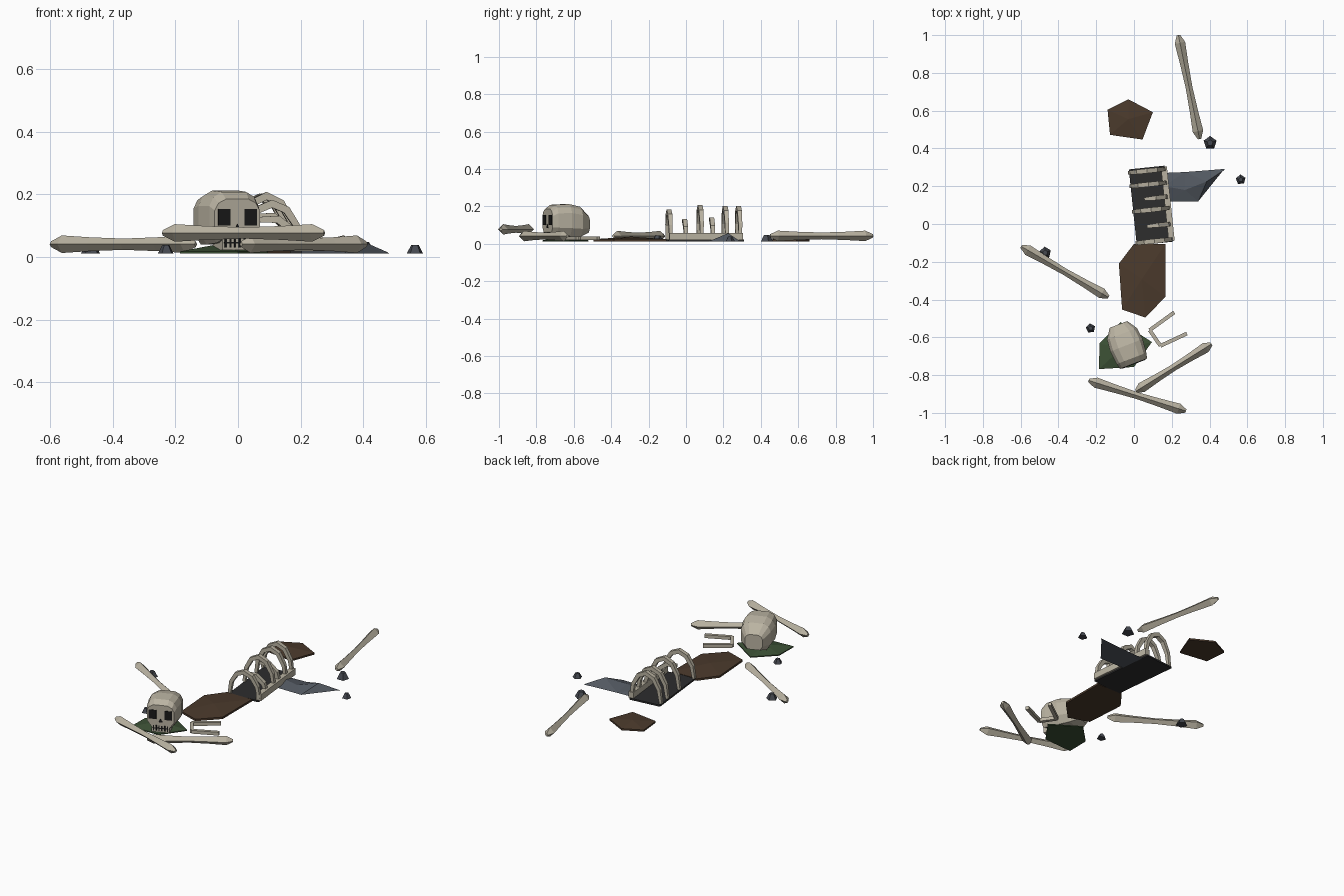
import bpy, bmesh, math
from mathutils import Vector, Matrix

cube = bpy.data.objects.get("Cube")
if cube:
    bpy.data.objects.remove(cube, do_unlink=True)


def material(name, rgb):
    m = bpy.data.materials.new(name)
    m.use_nodes = True
    m.diffuse_color = (*rgb, 1)
    m.node_tree.nodes["Principled BSDF"].inputs["Base Color"].default_value = (*rgb, 1)
    return m


BONE = material("old bone", (0.49, 0.45, 0.36))
LEATHER = material("brown leather", (0.07, 0.042, 0.025))
CHARCOAL = material("charcoal cloth", (0.026, 0.026, 0.027))
GREY = material("blue grey cloth", (0.085, 0.098, 0.118))
GREEN = material("green cloth", (0.045, 0.082, 0.036))
STONE = material("dark stone", (0.06, 0.066, 0.08))
BLACK = material("socket black", (0.01, 0.01, 0.01))

FLOOR = 0.012
Z = Vector((0, 0, 1))


def finish(name, bm, mat, matrix=None):
    bmesh.ops.recalc_face_normals(bm, faces=bm.faces)
    mesh = bpy.data.meshes.new(name)
    bm.to_mesh(mesh)
    bm.free()
    mesh.materials.append(mat)
    ob = bpy.data.objects.new(name, mesh)
    bpy.context.collection.objects.link(ob)
    if matrix:
        ob.matrix_world = matrix
    return ob


def loft(name, rings, mat, matrix=None):
    """Skin a row of equal point rings and cap both ends."""
    bm = bmesh.new()
    rows = [[bm.verts.new(p) for p in ring] for ring in rings]
    n = len(rows[0])
    for a, b in zip(rows, rows[1:]):
        for i in range(n):
            j = (i + 1) % n
            bm.faces.new((a[i], a[j], b[j], b[i]))
    bm.faces.new(rows[0])
    bm.faces.new(rows[-1])
    return finish(name, bm, mat, matrix)


def tube(name, path, radii, ref, mat, matrix=None, sides=4, turn=0.0):
    path = [Vector(p) for p in path]
    rings = []
    for i, p in enumerate(path):
        t = (path[min(i + 1, len(path) - 1)] - path[max(i - 1, 0)]).normalized()
        v = t.cross(ref).normalized()
        angles = [turn + math.tau * k / sides for k in range(sides)]
        rings.append([p + radii[i] * (ref * math.cos(a) + v * math.sin(a)) for a in angles])
    loft(name, rings, mat, matrix)


def box(name, lo, hi, mat, matrix):
    corners = [(lo[0], lo[1]), (hi[0], lo[1]), (hi[0], hi[1]), (lo[0], hi[1])]
    loft(name, [[(x, y, z) for x, y in corners] for z in (lo[2], hi[2])], mat, matrix)


def sheet(name, outline, peak, rim, mat):
    """Low tented scrap with a thin rim."""
    bm = bmesh.new()
    low = [bm.verts.new((x, y, FLOOR)) for x, y in outline]
    top = [bm.verts.new((x, y, FLOOR + rim)) for x, y in outline]
    n = len(outline)
    mid = bm.verts.new((sum(p[0] for p in outline) / n, sum(p[1] for p in outline) / n, peak))
    bm.faces.new(low)
    for i in range(n):
        j = (i + 1) % n
        bm.faces.new((low[i], low[j], top[j], top[i]))
        bm.faces.new((top[i], top[j], mid))
    finish(name, bm, mat)


# Loose limb bones: knobbed ends and a narrow shaft
def limb(name, a, b, z):
    a, b = Vector((*a, z)), Vector((*b, z))
    steps = (0, 0.075, 0.27, 0.5, 0.73, 0.925, 1)
    radii = (0.009, 0.028, 0.022, 0.018, 0.022, 0.028, 0.009)
    tube(name, [a.lerp(b, s) for s in steps], radii, Z, BONE)


limb("back_limb_bone", (0.235, 1.0), (0.347, 0.45), 0.042)
limb("right_limb_bone", (-0.597, -0.118), (-0.135, -0.388), 0.041)
limb("front_lower_bone", (0.01, -0.885), (0.41, -0.635), 0.041)
limb("front_upper_bone", (-0.24, -0.828), (0.275, -0.99), 0.077)

# Torso: cloth slab, spine on its left edge and arched ribs
torso = Matrix.Translation((0.088, 0.1, 0)) @ Matrix.Rotation(math.radians(6), 4, "Z")
box("torso_cloth", (-0.095, -0.205, FLOOR), (0.095, 0.2, 0.022), CHARCOAL, torso)
box("spine", (0.075, -0.2, 0.02), (0.107, 0.195, 0.058), BONE, torso)


def rib(name, y, height, start, end):
    path, radii = [], []
    count = 7 if end > 3 else 4
    for i in range(count):
        a = start + (end - start) * i / (count - 1)
        path.append((0.093 * math.cos(a), y, 0.025 + height * math.sin(a)))
        radii.append(0.012 + 0.006 * math.sin(math.pi * i / (count - 1)))
    tube(name, path, radii, Vector((0, 1, 0)), BONE, torso, turn=math.pi / 4)


for i, (y, h) in enumerate([(-0.192, 0.145), (-0.025, 0.17), (0.11, 0.165), (0.182, 0.165)]):
    rib(f"rib_{i + 1}", y, h, 0, math.pi)
for i, (y, h) in enumerate([(-0.11, 0.1), (0.035, 0.11)]):
    rib(f"broken_rib_{i + 1}", y, h, 0, 1.9)

# Scraps of hide and cloth
sheet("hip_hide", [(0.0, -0.105), (0.167, -0.105), (0.167, -0.385), (0.06, -0.495),
                   (-0.063, -0.453), (-0.08, -0.21)], 0.038, 0.012, LEATHER)
sheet("back_hide", [(-0.03, 0.66), (0.1, 0.592), (0.045, 0.447), (-0.127, 0.472),
                    (-0.14, 0.605)], 0.035, 0.01, LEATHER)
sheet("head_cloth", [(-0.185, -0.768), (0.0, -0.757), (0.095, -0.625), (-0.07, -0.52),
                     (-0.183, -0.632)], 0.04, 0.006, GREEN)

# Crumpled cloth: a folded ridge running out to a point
folds = [((0.15, 0.27), (0.16, 0.2, 0.035), (0.18, 0.12)),
         ((0.27, 0.275), (0.27, 0.18, 0.03), (0.25, 0.12)),
         ((0.4, 0.285), (0.385, 0.225, 0.056), (0.34, 0.12)),
         ((0.482, 0.292), (0.476, 0.285, 0.016), (0.465, 0.275))]
cloth = loft("crumpled_cloth", [[(*b, FLOOR), r, (*f, FLOOR)] for b, r, f in folds], GREY)
bm = bmesh.new()
bm.from_mesh(cloth.data)
bmesh.ops.triangulate(bm, faces=bm.faces)
bm.to_mesh(cloth.data)
bm.free()

# Skull: faceted cranium, jaw block and dark face plates
skull = Matrix.Translation((-0.04, -0.642, 0)) @ Matrix.Rotation(math.radians(21), 4, "Z")


def skull_ring(y, w, low, high):
    h = high - low
    half = [(0.5 * w, high), (0.83 * w, high - 0.1 * h), (w, high - 0.28 * h),
            (w, low + 0.25 * h), (0.7 * w, low)]
    return [(x, y, z) for x, z in half] + [(-x, y, z) for x, z in reversed(half)]


loft("cranium", [skull_ring(*s) for s in [
    (-0.105, 0.077, 0.055, 0.185), (-0.075, 0.084, 0.045, 0.208), (0.0, 0.092, 0.04, 0.212),
    (0.065, 0.085, 0.04, 0.198), (0.118, 0.05, 0.06, 0.15)]], BONE, skull)
box("upper_jaw", (-0.05, -0.105, 0.022), (0.05, -0.02, 0.075), BONE, skull)

FACE = -0.105
for side, s in (("left", 1), ("right", -1)):
    box(f"{side}_eye_socket", (s * 0.045 - 0.021, FACE - 0.003, 0.1),
        (s * 0.045 + 0.021, FACE + 0.003, 0.154), BLACK, skull)
loft("nose_hole", [[(-0.012, y, 0.083), (0.012, y, 0.083), (0, y, 0.106)]
                   for y in (FACE - 0.003, FACE + 0.003)], BLACK, skull)
for i in range(6):
    x = (i - 2.5) * 0.016
    box(f"tooth_gap_{i + 1}", (x - 0.003, FACE - 0.003, 0.03),
        (x + 0.003, FACE + 0.003, 0.062), BLACK, skull)
box("mouth_line", (-0.045, FACE - 0.002, 0.043), (0.045, FACE + 0.003, 0.048), BLACK, skull)

# Loose lower jaw: a square U of thin bars
jaw = [(0.213, -0.468, 0.03), (0.083, -0.562, 0.03), (0.14, -0.645, 0.03), (0.28, -0.58, 0.03)]
for i, (a, b) in enumerate(zip(jaw, jaw[1:])):
    tube(f"loose_jaw_{i + 1}", (a, b), (0.014, 0.014), Z, BONE, turn=math.pi / 4)

# Scattered stones
for i, (x, y, r) in enumerate([(0.403, 0.43, 0.036), (0.565, 0.235, 0.027),
                               (-0.47, -0.152, 0.032), (-0.23, -0.552, 0.026)]):
    bm = bmesh.new()
    bmesh.ops.create_cone(bm, cap_ends=True, segments=5, radius1=r, radius2=r * 0.45, depth=r)
    place = Matrix.Translation((x, y, FLOOR + r / 2)) @ Matrix.Rotation(i * 1.3, 4, "Z")
    finish(f"stone_{i + 1}", bm, STONE, place)
